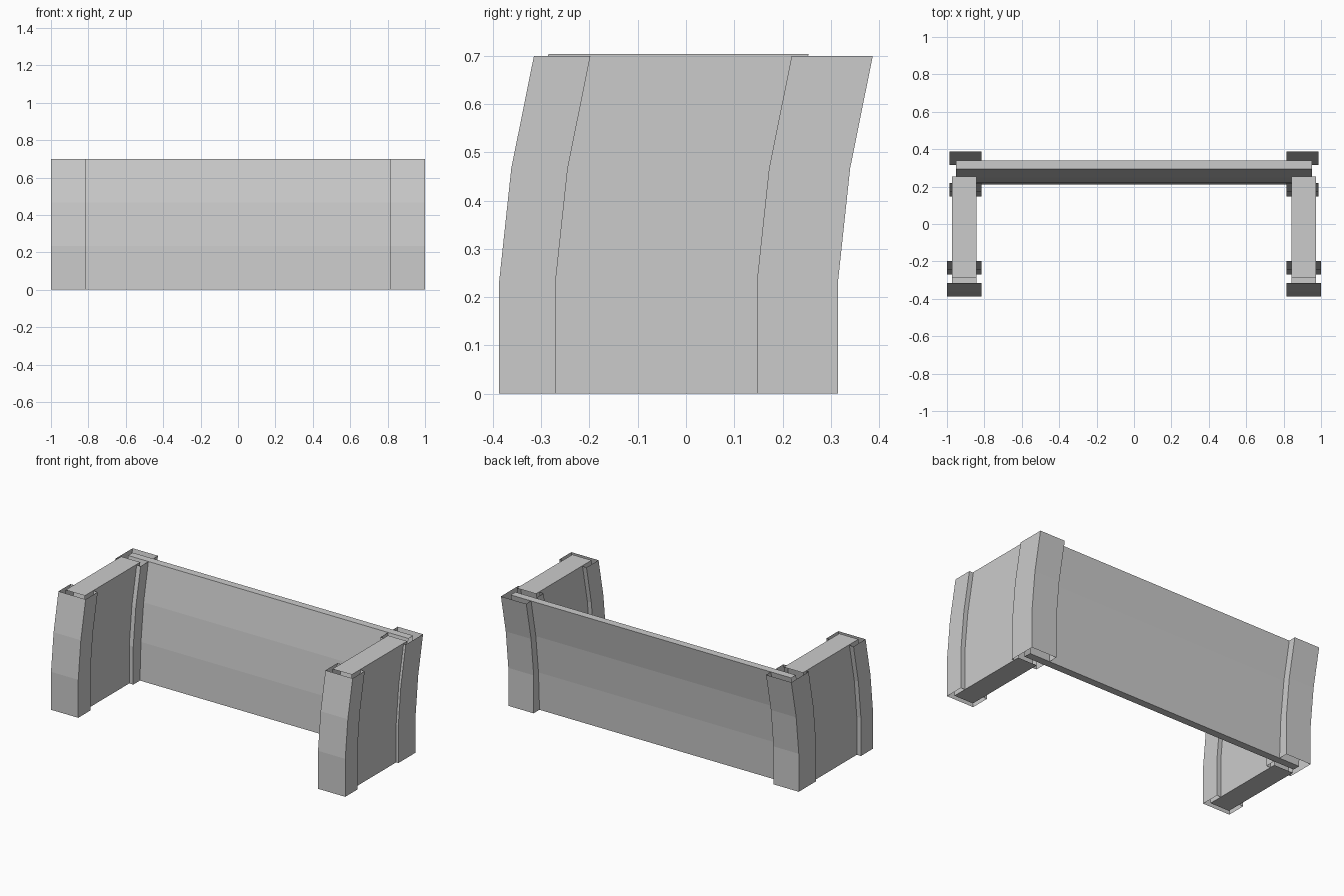
import bpy, bmesh

if "Cube" in bpy.data.objects:
    bpy.data.objects.remove(bpy.data.objects["Cube"])

# Shared lean: height fraction and backward offset of each level
LEAN = [(0.0, 0.0), (1 / 3, 0.0), (2 / 3, 0.025), (1.0, 0.072)]


def leaning_box(name, x0, x1, y0, y1, height, sides, caps, lean=LEAN):
    """Stack rectangles along the lean; sides: 0 front, 1 right, 2 back, 3 left."""
    bm = bmesh.new()
    rings = []
    for f, dy in lean:
        rings.append([bm.verts.new((x, y + dy, f * height))
                      for x, y in ((x0, y0), (x1, y0), (x1, y1), (x0, y1))])
    for a, b in zip(rings, rings[1:]):
        for i in sides:
            j = (i + 1) % 4
            bm.faces.new((a[i], a[j], b[j], b[i]))
    if caps:
        bm.faces.new(rings[0][::-1])
        bm.faces.new(rings[-1])
    me = bpy.data.meshes.new(name)
    bm.to_mesh(me)
    bm.free()
    ob = bpy.data.objects.new(name, me)
    bpy.context.collection.objects.link(ob)
    return ob


for side, s in (("left", -1), ("right", 1)):
    def span(a, b):
        return sorted((s * a, s * b))

    # Hollow corner posts, open at top and bottom
    leaning_box("front_post_" + side, *span(0.815, 1.0), -0.387, -0.27,
                0.7, range(4), False)
    leaning_box("back_post_" + side, *span(0.815, 0.987), 0.147, 0.315,
                0.7, range(4), False)
    # Side panel, its ends left open inside the posts
    leaning_box("side_panel_" + side, *span(0.842, 0.972), -0.357, 0.182,
                0.704, (1, 3), True)

# Back panel, with a slight lean in its lowest band too
leaning_box("back_panel", -0.953, 0.953, 0.212, 0.258, 0.7, (0, 2), True,
            [(0.0, 0.0), (1 / 3, 0.010), (2 / 3, 0.036), (1.0, 0.082)])
